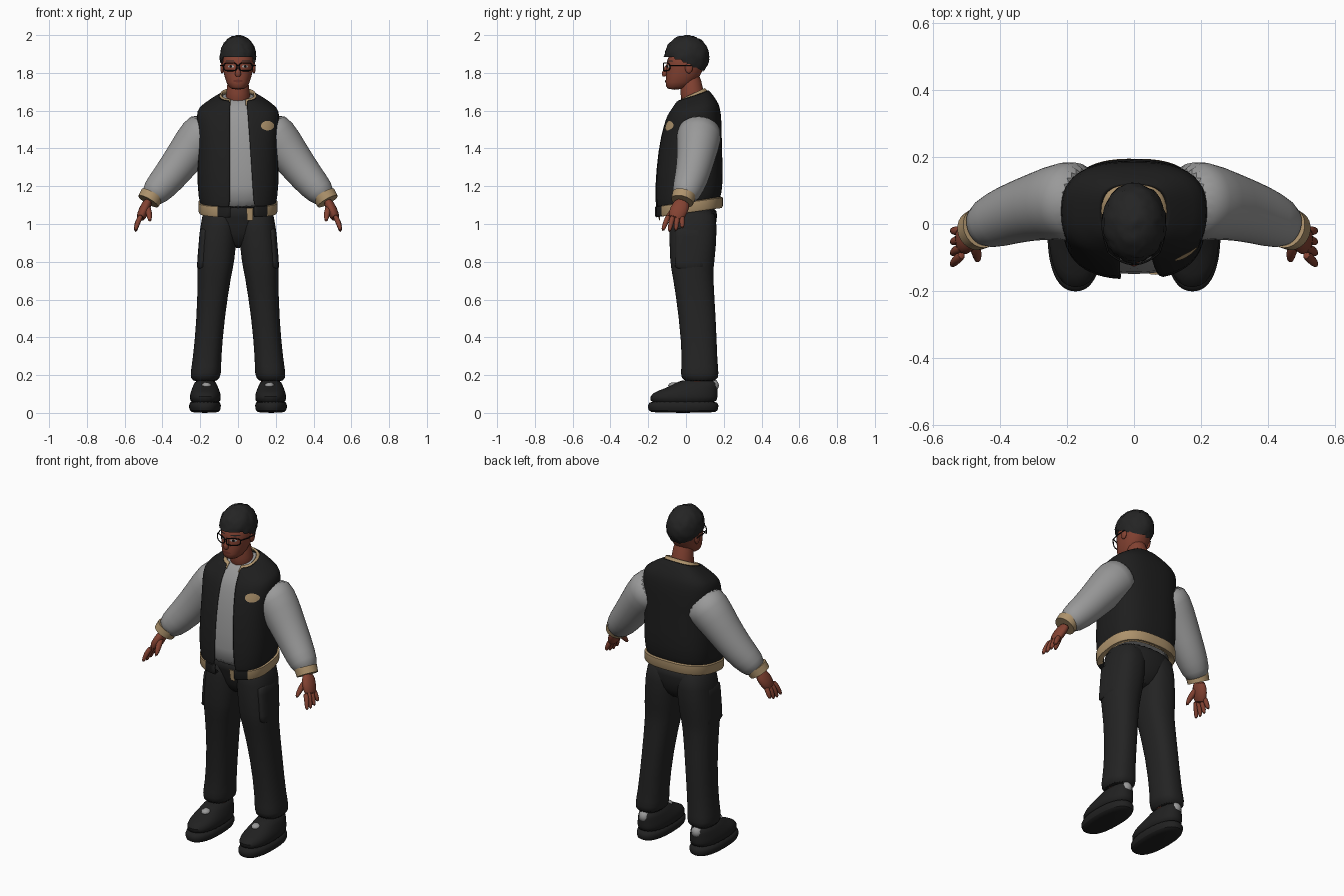
import bpy, bmesh, math, random
from mathutils import Vector, Matrix

random.seed(4)
cube = bpy.data.objects.get("Cube")
if cube:
    bpy.data.objects.remove(cube, do_unlink=True)


def material(name, red, green=None, blue=None):
    """A single value gives a neutral grey."""
    colour = (red, green or red, blue or red, 1)
    mat = bpy.data.materials.new(name)
    mat.use_nodes = True
    mat.diffuse_color = colour
    mat.node_tree.nodes["Principled BSDF"].inputs["Base Color"].default_value = colour
    return mat


BLACK = material("jacket black", 0.013)
CLOTH = material("trouser charcoal", 0.017)
SHOE = material("shoe black", 0.015)
HAIR = material("hair black", 0.018)
GREY = material("light grey", 0.32)
TAN = material("tan trim", 0.42, 0.29, 0.15)
SKIN = material("brown skin", 0.23, 0.055, 0.032)
LIP = material("dark lip", 0.14, 0.03, 0.02)
WHITE = material("eye white", 0.4)
FRAME = material("glasses black", 0.006)


def smooth(ob):
    bpy.ops.object.select_all(action="DESELECT")
    ob.select_set(True)
    bpy.context.view_layer.objects.active = ob
    bpy.ops.object.shade_smooth_by_angle(angle=math.radians(50))


def finish(bm, name, mats, mirror=False, soft=False, thickness=0):
    mesh = bpy.data.meshes.new(name)
    bm.to_mesh(mesh)
    bm.free()
    ob = bpy.data.objects.new(name, mesh)
    bpy.context.collection.objects.link(ob)
    for mat in mats:
        mesh.materials.append(mat)
    if mirror:
        ob.modifiers.new("Mirror", "MIRROR").use_mirror_merge = False
    if thickness:
        shell = ob.modifiers.new("Solidify", "SOLIDIFY")
        shell.thickness, shell.offset = thickness, -1
    if soft:
        ob.modifiers.new("Subsurf", "SUBSURF").levels = 1
    smooth(ob)
    return ob


def loft(name, rings, mats, closed=True, rule=None, **options):
    """Skin a list of point rings; open arcs stay uncapped."""
    bm = bmesh.new()
    rows = [[bm.verts.new(p) for p in ring] for ring in rings]
    count = len(rows[0])
    for low, high in zip(rows, rows[1:]):
        for j in range(count if closed else count - 1):
            k = (j + 1) % count
            bm.faces.new((low[j], low[k], high[k], high[j]))
    if closed:
        bm.faces.new(rows[0])
        bm.faces.new(rows[-1])
        bmesh.ops.recalc_face_normals(bm, faces=bm.faces)
    if rule:
        for face in bm.faces:
            face.material_index = rule(face.calc_center_median())
    return finish(bm, name, mats, **options)


def rounded(value, power):
    return math.copysign(abs(value) ** power, value)


def layer(z, front, back, width, x=0, tilt=0, gap=None, power=0.85, count=28, fold=0):
    """Horizontal rounded ring; gap=(right, left) leaves the front open."""
    y, depth = (front + back) / 2, (back - front) / 2
    start, end, steps = 0, math.tau, count
    if gap:
        start = math.asin((gap[1] / width) ** (1 / power))
        end -= math.asin((gap[0] / width) ** (1 / power))
        steps = count - 1
    points = []
    for i in range(count):
        a = start + (end - start) * i / steps
        wave = 1 + fold * math.sin(5 * a + 40 * z)
        c = -rounded(math.cos(a), power)
        points.append((x + width * wave * rounded(math.sin(a), power), y + depth * wave * c, z + tilt * c))
    return points


def tube(name, path, mat, depth=1, count=16, **options):
    """Sweep an ellipse along points of (x, y, z, radius)."""
    spine = [Vector(p[:3]) for p in path]
    rings = []
    for i, centre in enumerate(spine):
        along = (spine[min(i + 1, len(spine) - 1)] - spine[max(i - 1, 0)]).normalized()
        side = Vector((0, 1, 0))
        side = (side - along * side.dot(along)).normalized()
        across = side.cross(along)
        angles = [math.tau * k / count for k in range(count)]
        rings.append([centre + path[i][3] * (across * math.cos(a) + side * depth * math.sin(a)) for a in angles])
    return loft(name, rings, [mat], **options)


def ball(name, centre, size, mat, keep=None, rough=0, detail=3, **options):
    bm = bmesh.new()
    bmesh.ops.create_icosphere(bm, subdivisions=detail, radius=1)
    for v in bm.verts:
        v.co *= 1 + random.uniform(-rough, rough)
    place = Matrix.Translation(centre) @ Matrix.Diagonal((*size, 1))
    bmesh.ops.transform(bm, matrix=place, verts=bm.verts)
    if keep:
        bmesh.ops.delete(bm, geom=[v for v in bm.verts if not keep(v.co)], context="VERTS")
    return finish(bm, name, [mat], **options)


def decal(name, target, x, z, width, height, mat, mirror=False, offset=0.003):
    """Thin rounded patch projected onto the front of a part."""
    bm = bmesh.new()
    bmesh.ops.create_grid(bm, x_segments=8, y_segments=8, size=1)
    for v in bm.verts:
        a, b = v.co.x, v.co.y
        v.co = (x + width * a * math.sqrt(1 - b * b / 2), -0.4, z + height * b * math.sqrt(1 - a * a / 2))
    ob = finish(bm, name, [mat])
    wrap = ob.modifiers.new("Shrinkwrap", "SHRINKWRAP")
    wrap.target, wrap.wrap_method, wrap.wrap_mode = target, "PROJECT", "ABOVE_SURFACE"
    wrap.use_project_y, wrap.offset = True, offset
    if mirror:
        ob.modifiers.new("Mirror", "MIRROR")


def wire(name, points, mirror=True, cyclic=False):
    """Thin round wire for the glasses."""
    curve = bpy.data.curves.new(name, "CURVE")
    curve.dimensions, curve.bevel_depth, curve.bevel_resolution = "3D", 0.003, 2
    curve.use_fill_caps = True
    spline = curve.splines.new("POLY")
    spline.points.add(len(points) - 1)
    for target, p in zip(spline.points, points):
        target.co = (*p, 1)
    spline.use_cyclic_u = cyclic
    curve.materials.append(FRAME)
    ob = bpy.data.objects.new(name, curve)
    bpy.context.collection.objects.link(ob)
    bpy.ops.object.select_all(action="DESELECT")
    ob.select_set(True)
    bpy.context.view_layer.objects.active = ob
    bpy.ops.object.convert(target="MESH")
    ob = bpy.context.view_layer.objects.active
    smooth(ob)
    if mirror:
        ob.modifiers.new("Mirror", "MIRROR").use_mirror_merge = False


# Jacket and shirt share one torso profile: z, front, back, half width
torso = [(1.09, -0.16, 0.18, 0.2), (1.2, -0.17, 0.2, 0.22), (1.4, -0.15, 0.19, 0.21), (1.54, -0.12, 0.19, 0.22),
         (1.6, -0.1, 0.18, 0.22), (1.63, -0.08, 0.165, 0.19), (1.685, -0.05, 0.12, 0.095)]
lean = [0.1 * abs(row[0] - 1.4) for row in torso]
edge = [0.05 + 0.07 * (1.6 - row[0]) for row in torso]
jacket = loft("jacket_body", [layer(*row, tilt=t, gap=(0.04, g), power=0.75) for row, t, g in zip(torso, lean, edge)],
              [BLACK], closed=False, soft=True, thickness=0.01)
loft("shirt", [layer(z, front + 0.015, back - 0.02, width - 0.02, tilt=t, power=0.75)
               for (z, front, back, width), t in zip(torso, lean)], [GREY], soft=True)

# Jacket trims
hem = [(1.065, 0.035), (1.06, 0.005), (1.07, 0), (1.115, 0), (1.12, 0.01)]
loft("jacket_hem", [layer(z, s - 0.165, 0.195 - s, 0.21 - s, tilt=0.025, gap=(0.04, 0.085), count=56, power=0.75)
                    for z, s in hem], [TAN, BLACK], closed=False, thickness=0.01,
     rule=lambda c: int(c.y < 0 and -0.11 < c.x < 0.15))
loft("jacket_collar", [layer(1.66 + s, s - 0.06, 0.13 - s, 0.107 - s / 2, tilt=0.03, gap=(0.04, 0.04))
                       for s in (0, 0.015, 0.03)], [TAN], closed=False, thickness=0.01)
tube("front_tab", [(0.063, -0.148, 1.085, 0.018), (0.063, -0.14, 1.02, 0.015)], TAN, depth=0.2)
decal("chest_patch", jacket, 0.155, 1.52, 0.034, 0.025, TAN)

# Sleeves, cuffs and hands
tube("sleeves", [(0.14, 0.07, 1.51, 0.115), (0.2, 0.07, 1.465, 0.122), (0.28, 0.055, 1.36, 0.102),
                 (0.37, 0.03, 1.24, 0.09), (0.44, 0, 1.165, 0.078), (0.47, -0.01, 1.13, 0.05)],
     GREY, count=24, mirror=True, soft=True)
tube("cuffs", [(0.455, -0.01, 1.155, 0.063), (0.475, -0.02, 1.12, 0.06)], TAN, count=24, mirror=True)
tube("palms", [(0.47, -0.01, 1.13, 0.025), (0.5, -0.04, 1.07, 0.03), (0.52, -0.06, 1.02, 0.024)],
     SKIN, depth=1.7, mirror=True, soft=True)
for i, label in enumerate(("index", "middle", "ring", "little")):
    base, tip = 0.023 * i - 0.09, 0.035 * i - 0.125
    end = 0.955 + 0.005 * (i - 1) ** 2
    tube(label + "_fingers", [(0.51, base, 1.05, 0.015), (0.532, (base + tip) / 2, 1.01, 0.016),
                              (0.545, tip, end, 0.01)], SKIN, count=8, mirror=True, soft=True)
tube("thumbs", [(0.485, -0.03, 1.1, 0.02), (0.47, -0.08, 1.06, 0.019), (0.466, -0.115, 1.01, 0.01)],
     SKIN, count=8, mirror=True, soft=True)

# Trousers: legs splay outward toward the hem
legs = [(0.16, -0.02, 0.17, 0.073), (0.21, -0.03, 0.175, 0.083), (0.27, -0.02, 0.165, 0.075), (0.5, -0.035, 0.16, 0.073),
        (0.75, -0.075, 0.14, 0.09), (0.78, -0.085, 0.15, 0.1), (1, -0.09, 0.17, 0.1), (1.1, -0.08, 0.15, 0.09)]
loft("trouser_legs", [layer(*row, x=0.19 - 0.09 * row[0], fold=0.012) for row in legs],
     [CLOTH], mirror=True, soft=True)
seat = [(0.87, -0.02, 0.1, 0.05), (0.95, -0.07, 0.155, 0.16), (1.04, -0.08, 0.165, 0.19), (1.1, -0.12, 0.17, 0.19)]
loft("trouser_seat", [layer(*row) for row in seat], [CLOTH], soft=True)
loft("cargo_pockets", [layer(z, -0.06, 0.1, 0.03, x=0.25 - 0.08 * z, power=0.7) for z in (0.76, 0.78, 0.96, 0.98)],
     [CLOTH], mirror=True, soft=True)

# Shoes and ankles
sole = [(0, 0.025), (0.01, 0.005), (0.04, 0), (0.07, 0.01)]
loft("shoe_soles", [layer(z, s - 0.205, 0.175 - s, 0.087 - s, x=0.175) for z, s in sole],
     [SHOE], mirror=True, soft=True)
upper = [(0.04, -0.195, 0.08), (0.09, -0.195, 0.084), (0.115, -0.16, 0.076), (0.14, -0.08, 0.066),
         (0.18, -0.03, 0.05)]
loft("shoe_uppers", [layer(z, front, 0.168, width, x=0.173) for z, front, width in upper],
     [SHOE], mirror=True, soft=True)
ball("shoe_tongues", (0.166, -0.065, 0.145), (0.026, 0.03, 0.017), GREY, detail=2, mirror=True)
ball("heel_tabs", (0.175, 0.145, 0.145), (0.032, 0.03, 0.034), GREY, detail=2, mirror=True)
tube("ankles", [(0.172, 0.06, z, 0.05) for z in (0.12, 0.24)], SKIN, mirror=True)

# Neck, head and ears
tube("neck", [(0, 0.05, 1.62, 0.08), (0, 0.03, 1.69, 0.06), (0, 0.02, 1.82, 0.055)], SKIN, soft=True)
skull = [(1.71, -0.1, -0.02, 0.035), (1.74, -0.112, 0.05, 0.063), (1.83, -0.1, 0.1, 0.083),
         (1.86, -0.108, 0.108, 0.085), (1.95, -0.06, 0.08, 0.06)]
head = loft("head", [layer(*row, power=0.9) for row in skull], [SKIN], soft=True)
tube("nose", [(0, -0.095, 1.85, 0.008), (0, -0.117, 1.795, 0.017), (0, -0.11, 1.78, 0.014)], SKIN, soft=True)
ball("ears", (0.084, 0.015, 1.825), (0.01, 0.02, 0.028), SKIN, mirror=True)
decal("lips", head, 0, 1.757, 0.025, 0.007, LIP)
decal("eyes", head, 0.036, 1.834, 0.016, 0.007, WHITE, mirror=True)
decal("pupils", head, 0.036, 1.834, 0.007, 0.007, FRAME, mirror=True, offset=0.005)
decal("eyebrows", head, 0.04, 1.862, 0.024, 0.003, HAIR, mirror=True)

# Textured cropped hair with a sloping hairline
ball("hair", (0, 0.004, 1.885), (0.096, 0.119, 0.114), HAIR, detail=4, rough=0.03,
     keep=lambda c: c.z > 1.842 - 0.45 * c.y + 0.3 * min(0, c.y + 0.06))

# Glasses: rounded wraparound rims, bridge and temples
turns = [math.tau * i / 24 for i in range(24)]
rim = [(0.041 + 0.035 * rounded(math.cos(a), 0.6), 1.832 + 0.021 * rounded(math.sin(a), 0.6)) for a in turns]
wire("glasses_rims", [(x, 6 * x * x - 0.12, z) for x, z in rim], cyclic=True)
wire("glasses_bridge", [(x, -0.12, 1.84) for x in (-0.01, 0.01)], mirror=False)
wire("glasses_temples", [(0.076, -0.086, 1.84), (0.09, -0.04, 1.84), (0.093, 0.03, 1.84)])
